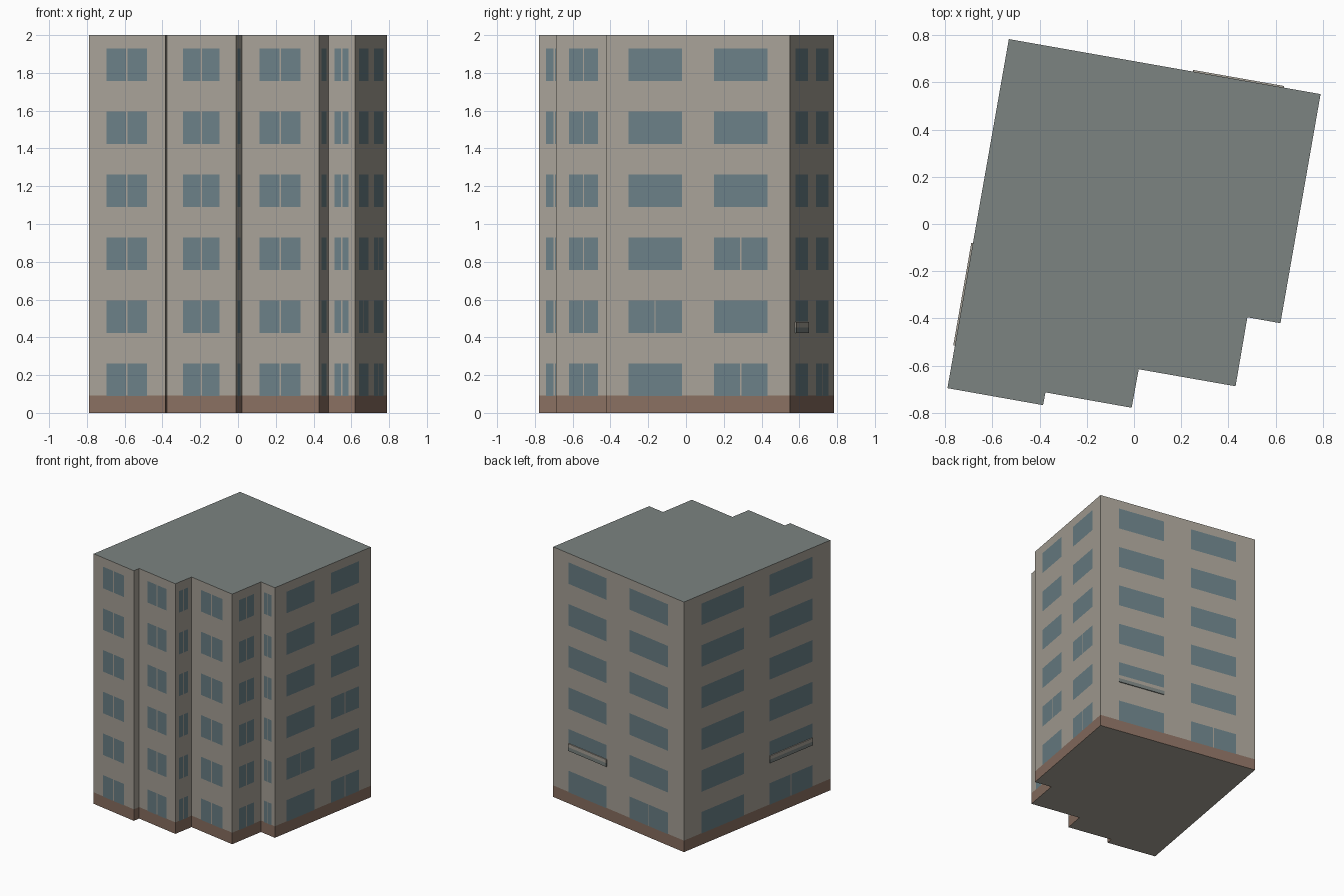
import bpy
from mathutils import Vector

if "Cube" in bpy.data.objects:
    bpy.data.objects.remove(bpy.data.objects["Cube"])

# Footprint, counterclockwise from the front left corner
PLAN = [Vector(p) for p in (
    (-0.79, -0.695), (-0.385, -0.767), (-0.375, -0.713), (-0.01, -0.778),
    (0.02, -0.615), (0.43, -0.687), (0.48, -0.395), (0.62, -0.42),
    (0.79, 0.55), (-0.53, 0.783))]
HEIGHT, BASE = 2.0, 0.092
FLOORS, PITCH, WIN_H = 6, 1 / 3, 0.172


def material(name, rgb):
    m = bpy.data.materials.new(name)
    m.diffuse_color = (*rgb, 1)
    m.use_nodes = True
    m.node_tree.nodes["Principled BSDF"].inputs["Base Color"].default_value = m.diffuse_color
    return m


WALL = material("plaster", (0.39, 0.36, 0.31))
BRICK = material("brown_base", (0.25, 0.16, 0.12))
ROOF = material("roof_grey", (0.20, 0.23, 0.22))
GLASS = material("blue_glass", (0.145, 0.215, 0.24))


def make(name, faces, mat):
    """Mesh object from a list of polygons, each a list of points."""
    verts, polys = [], []
    for f in faces:
        polys.append(list(range(len(verts), len(verts) + len(f))))
        verts += [tuple(p) for p in f]
    me = bpy.data.meshes.new(name)
    me.from_pydata(verts, [], polys)
    me.materials.append(mat)
    ob = bpy.data.objects.new(name, me)
    bpy.context.collection.objects.link(ob)


def side(i):
    return PLAN[i], PLAN[(i + 1) % len(PLAN)]


def panel(i, t0, t1, z0, z1, out):
    """Upright quad on wall i between fractions t0 and t1 of its length."""
    a, b = side(i)
    d = (b - a).normalized()
    n = Vector((d.y, -d.x)) * out
    p, q = a.lerp(b, t0) + n, a.lerp(b, t1) + n
    return [(*p, z0), (*q, z0), (*q, z1), (*p, z1)]


# Outer shell: base band, walls, roof and underside
ring = range(len(PLAN))
make("base_band", [panel(i, 0, 1, 0, BASE, 0) for i in ring], BRICK)
make("walls", [panel(i, 0, 1, BASE, HEIGHT, 0) for i in ring], WALL)
make("roof", [[(*p, HEIGHT) for p in PLAN]], ROOF)
make("underside", [[(*p, 0) for p in reversed(PLAN)]], WALL)

# Windows: one split window on each short wall, two wide ones on long walls
NARROW = [(0.23, 0.76)]
WIDE = [(0.118, 0.41), (0.585, 0.878)]
LAYOUT = {0: NARROW, 2: NARROW, 3: NARROW, 4: NARROW, 5: NARROW, 6: NARROW,
          7: WIDE, 8: WIDE, 9: WIDE}
# (wall, floor, window) of wide windows that have a middle bar
BARS = {(7, 0, 1), (7, 1, 0), (7, 2, 1), (8, 0, 1), (9, 0, 1)}
# Wide windows with a shallow ledge below
LEDGES = {(8, 1, 0), (9, 1, 1)}

for i, spans in LAYOUT.items():
    a, b = side(i)
    gap = 0.004 / (b - a).length
    panes = []
    for floor in range(FLOORS):
        z0 = 0.09 + floor * PITCH
        z1 = z0 + WIN_H
        for k, (s, e) in enumerate(spans):
            low = z0 + 0.06 if (i, floor, k) in LEDGES else z0
            if spans is NARROW or (i, floor, k) in BARS:
                m = (s + e) / 2
                panes += [panel(i, s, m - gap, low, z1, 0.001),
                          panel(i, m + gap, e, low, z1, 0.001)]
            else:
                panes.append(panel(i, s, e, low, z1, 0.001))
    make(f"windows_wall_{i}", panes, GLASS)

# Ledges: shallow boxes with a plaster upper half and a grey lower half
for i, floor, k in LEDGES:
    s, e = LAYOUT[i][k]
    z = 0.09 + floor * PITCH
    for name, lo, hi, mat in (("ledge_lower", z, z + 0.03, ROOF),
                              ("ledge_upper", z + 0.03, z + 0.058, WALL)):
        f = panel(i, s, e, lo, hi, 0.007)
        w = panel(i, s, e, lo, hi, 0)
        faces = [f] + [[w[j], w[(j + 1) % 4], f[(j + 1) % 4], f[j]] for j in range(4)]
        make(f"{name}_{i}", faces, mat)
